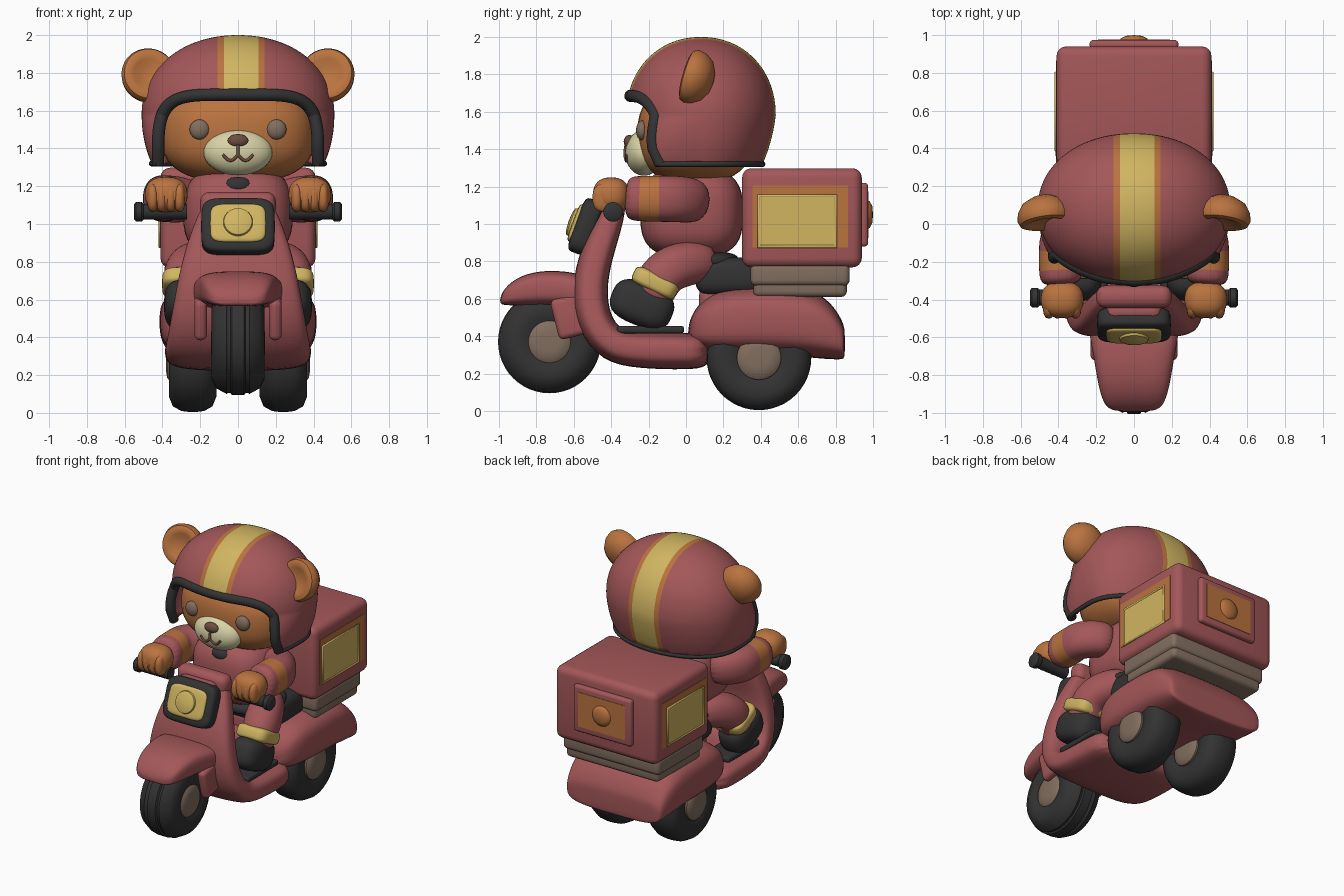
import bpy, bmesh
from math import sin, cos, pi, radians, sqrt, copysign
from mathutils import Matrix, Vector, Euler

cube = bpy.data.objects.get("Cube")
if cube:
    bpy.data.objects.remove(cube, do_unlink=True)


def material(name, *rgb):
    m = bpy.data.materials.new(name)
    m.use_nodes = True
    m.diffuse_color = (*rgb, 1)
    node = next(n for n in m.node_tree.nodes if n.type == 'BSDF_PRINCIPLED')
    node.inputs["Base Color"].default_value = (*rgb, 1)
    return m


RED = material("dusty red", .37, .095, .1)
TAN = material("orange brown", .49, .172, .05)
YELLOW = material("mustard yellow", .63, .46, .12)
BLACK = material("soft black", .033, .033, .033)
TAUPE = material("taupe", .22, .155, .115)
CREAM = material("cream", .69, .65, .38)
NOSE = material("dark brown", .15, .075, .05)


def spow(v, e):
    return copysign(abs(v) ** e, v)


def finish(name, bm, mats, subdiv=0):
    bmesh.ops.recalc_face_normals(bm, faces=bm.faces)
    me = bpy.data.meshes.new(name)
    bm.to_mesh(me)
    bm.free()
    for m in mats if isinstance(mats, list) else [mats]:
        me.materials.append(m)
    me.shade_smooth()
    if not subdiv:
        me.set_sharp_from_angle(angle=radians(42))
    ob = bpy.data.objects.new(name, me)
    bpy.context.collection.objects.link(ob)
    if subdiv:
        mod = ob.modifiers.new("Smooth", 'SUBSURF')
        mod.levels = mod.render_levels = subdiv
    return ob


def place(loc, rot):
    return Matrix.Translation(loc) @ Euler([radians(a) for a in rot]).to_matrix().to_4x4()


def blob(name, loc, rad, mats, p=2, rot=(0, 0, 0)):
    # superellipsoid; a higher p is boxier
    bm = bmesh.new()
    bmesh.ops.create_uvsphere(bm, u_segments=32, v_segments=20, radius=1)
    for v in bm.verts:
        v.co = [spow(c, 2 / p) * r for c, r in zip(v.co, rad)]
    bm.transform(place(loc, rot))
    return finish(name, bm, mats)


def rbox(name, loc, half, r, mat, rot=(0, 0, 0)):
    bm = bmesh.new()
    bmesh.ops.create_cube(bm, size=2)
    bmesh.ops.scale(bm, vec=half, verts=bm.verts)
    if r:
        bmesh.ops.bevel(bm, geom=bm.edges[:], offset=r, segments=4, profile=.5, affect='EDGES')
    bm.transform(place(loc, rot))
    return finish(name, bm, mat)


def lathe(name, profile, loc, mat, rot=(0, 0, 0)):
    # profile of (position along x, radius), spun about x
    bm = bmesh.new()
    vs = [bm.verts.new((x, 0, r)) for x, r in profile]
    es = [bm.edges.new(pair) for pair in zip(vs, vs[1:])]
    bmesh.ops.spin(bm, geom=vs + es, cent=(0, 0, 0), axis=(1, 0, 0), angle=2 * pi, steps=48, use_merge=True)
    bmesh.ops.remove_doubles(bm, verts=bm.verts, dist=.0005)
    bm.transform(place(loc, rot))
    return finish(name, bm, mat)


def loft(name, rows, mats, p=3.5, n=20, along=None):
    # rows of (x, y, z, half width, half thickness); sections face the path, or along
    bm, rings = bmesh.new(), []
    pts = [Vector(r[:3]) for r in rows]
    for i, r in enumerate(rows):
        t = Vector(along) if along else (pts[min(i + 1, len(pts) - 1)] - pts[max(i - 1, 0)]).normalized()
        side = (Vector((1, 0, 0)) - t * t.x).normalized()
        up = side.cross(t)
        rings.append([bm.verts.new(pts[i] + side * r[3] * spow(cos(a), 2 / p) + up * r[4] * spow(sin(a), 2 / p))
                      for a in (2 * pi * (k + .5) / n for k in range(n))])
    for a, b in zip(rings, rings[1:]):
        for k in range(n):
            bm.faces.new((a[k], a[(k + 1) % n], b[(k + 1) % n], b[k]))
    bm.faces.new(rings[0])
    bm.faces.new(rings[-1])
    return finish(name, bm, mats, 2)


def tube(name, pts, r, mat, closed=False):
    cu = bpy.data.curves.new(name, 'CURVE')
    cu.dimensions, cu.bevel_depth, cu.bevel_resolution, cu.use_fill_caps = '3D', r, 4, True
    sp = cu.splines.new('POLY')
    sp.points.add(len(pts) - 1)
    for q, c in zip(sp.points, pts):
        q.co = (*c, 1)
    sp.use_cyclic_u = closed
    sp.use_smooth = True
    cu.materials.append(mat)
    bpy.context.collection.objects.link(bpy.data.objects.new(name, cu))


# Helmet shell with painted stripe and face opening; lower down, the front is boxier and the back tucks in
HP, HR, HC, BASE, DEEP = 2.1, Vector((.51, .40, .42)), Vector((0, .08, 1.58)), 1.32, .55


def helmet_y(x, z, back=False):
    h = (z - HC.z) / (HR.z if z > HC.z else DEEP)
    scale = max(1e-6, 1 - abs(h) ** HP) ** (1 / HP)
    drop = min(1, max(0, (HC.z - z) / (HC.z - BASE)))
    q = HP if back else HP + 1.5 * drop
    y = HR.y * scale * max(0, 1 - abs(x / HR.x / scale) ** q) ** (1 / q)
    return HC.y + (y * (1 - .08 * drop) if back else -y)


bm = bmesh.new()
bmesh.ops.create_uvsphere(bm, u_segments=96, v_segments=96, radius=1, matrix=Matrix.Rotation(pi / 2, 4, 'Y'))
for v in bm.verts:
    c = Vector([spow(a, 2 / HP) for a in v.co])
    v.co = HC + Vector((c.x * HR.x, 0, c.z * (HR.z if c.z > 0 else DEEP)))
    if abs(c.y) > .001:
        v.co.y = helmet_y(v.co.x, v.co.z, c.y > 0)
gone = []
for f in bm.faces:
    c = f.calc_center_median()
    off = abs(c.x - .02)
    f.material_index = 1 if off < .092 else 2 if off < .122 else 0
    opening = abs(c.x / .43) ** 5 + max(0, (c.z - BASE) / .365) ** 4 < 1
    if c.z < BASE or (c.y < HC.y and opening):
        gone.append(f)
bmesh.ops.delete(bm, geom=gone, context='FACES')
helmet = finish("helmet", bm, [RED, YELLOW, TAN])
shell = helmet.modifiers.new("Thickness", 'SOLIDIFY')
shell.thickness, shell.offset = .025, -1

# Helmet trims
arch = []
for k in range(61):
    a = pi * k / 60
    x, z = .43 * spow(cos(a), .4), BASE + .365 * abs(sin(a)) ** .5
    arch.append((x * .985, helmet_y(x, z) + .012, z))
tube("helmet_brim_trim", arch, .033, BLACK)
low = (1 - ((HC.z - BASE) / DEEP) ** HP) ** (1 / HP)
rim = []
for k in range(61):
    a = radians(-23 + 226 * k / 60)
    x = HR.x * low * spow(cos(a), 2 / HP)
    rim.append((x, helmet_y(x, BASE, sin(a) > 0), BASE))
tube("helmet_bottom_trim", rim, .015, BLACK)

# Head and face
blob("head", (0, .05, 1.48), (.41, .31, .26), TAN, 2.6)
blob("muzzle", (0, -.225, 1.38), (.183, .1, .122), CREAM)
blob("nose", (0, -.303, 1.44), (.055, .03, .036), NOSE)


def muzzle_point(x, z):
    return (x, -.227 - .1 * sqrt(1 - (x / .183) ** 2 - ((z - 1.38) / .122) ** 2), z)


tube("mouth", [muzzle_point(x / 200, 1.368 - .032 * abs(sin(pi * x / 16))) for x in range(-16, 17)], .008, NOSE)
tube("mouth_line", [muzzle_point(0, z) for z in (1.42, 1.39, 1.365)], .008, NOSE)
ear = [(.09, 0), (.082, .06), (.055, .11), (.01, .14), (-.03, .147), (-.056, .136),
       (-.066, .112), (-.058, .085), (-.045, .055), (-.036, 0)]
for sx, side in ((1, "left"), (-1, "right")):
    blob(side + "_eye", (sx * .203, -.235, 1.5), (.053, .032, .053), TAUPE)
    lathe(side + "_ear", ear, (sx * .475, .06, 1.78), TAN, (0, 16, 90 - sx * 8))

# Body, collar and strap
torso = blob("torso", (0, .03, 1.06), (.29, .275, .24), [RED, TAN], 3)
for f in torso.data.polygons:
    f.material_index = int(f.center.y < -.15 and abs(f.center.x) < .1 and f.center.z < 1.04)
blob("collar", (0, .02, 1.23), (.25, .21, .06), RED)
blob("chin_strap", (0, -.19, 1.205), (.075, .045, .045), BLACK)
blob("belt", (0, .06, .805), (.28, .22, .05), BLACK, 3)

for sx, side in ((1, "left"), (-1, "right")):
    # Arms with a banded sleeve
    arm = loft(side + "_arm", [(sx * .22, .06, 1.12, .1, .11), (sx * .33, .01, 1.13, .12, .125),
                               (sx * .395, -.08, 1.135, .115, .125), (sx * .395, -.14, 1.135, .11, .125),
                               (sx * .39, -.25, 1.135, .115, .122), (sx * .385, -.33, 1.14, .11, .118)], [RED, TAN], 2.3)
    for f in arm.data.polygons:
        f.material_index = int(-.25 < f.center.y < -.13)
    # Hands and fingers
    blob(side + "_hand", (sx * .38, -.4, 1.155), (.113, .097, .094), TAN, 2.4)
    for k in range(4):
        blob(f"{side}_finger_{k + 1}", (sx * (.31 + .047 * k), -.44, 1.14), (.031, .06, .075), TAN, 2.4)
    # Legs, cuffs and boots
    loft(side + "_leg", [(sx * .14, .14, .8, .11, .1), (sx * .21, .03, .795, .125, .12),
                         (sx * .26, -.07, .77, .125, .125), (sx * .28, -.135, .72, .12, .125),
                         (sx * .28, -.17, .65, .11, .12), (sx * .28, -.2, .57, .1, .1)], RED, 2.2)
    blob(side + "_cuff", (sx * .28, -.165, .685), (.122, .128, .052), YELLOW, 4, (-26, 0, 0))
    blob(side + "_boot", (sx * .28, -.235, .57), (.112, .172, .115), BLACK, 2.8, (-22, 0, 0))
    rbox(side + "_foot_mat", (sx * .24, -.19, .435), (.1, .18, .02), .015, BLACK)
    # Grips
    lathe(side + "_grip", [(-.14, 0), (-.14, .042), (.09, .042), (.1, .052), (.13, .052), (.14, .04), (.14, 0)],
          (sx * .41, -.39, 1.065), BLACK, (0, 0, 0 if sx > 0 else 180))

# Scooter front shield and floor in one sweep
loft("shield_and_floor", [(0, -.36, 1.14, .17, .05), (0, -.41, 1.01, .23, .075), (0, -.48, .84, .29, .09),
                          (0, -.52, .66, .33, .095), (0, -.5, .48, .36, .1), (0, -.4, .345, .385, .1),
                          (0, -.24, .325, .39, .1), (0, .0, .32, .39, .1), (0, .14, .32, .37, .09)], RED)
rbox("handlebar_cover", (0, -.385, 1.1), (.2, .06, .07), .05, RED)

# Headlight
tilt = (-20, 0, 0)
rbox("headlight_housing", (0, -.47, 1.01), (.15, .07, .12), .05, RED, tilt)
blob("headlight_frame", (0, -.535, .985), (.195, .06, .152), BLACK, 5, tilt)
blob("headlight_panel", (0, -.575, 1.0), (.148, .032, .107), YELLOW, 5, tilt)
lathe("headlight_lens", [(.03, 0), (.026, .05), (.018, .074), (0, .08)], (0, -.599, 1.008), YELLOW, (0, -20, -90))

# Front fender
loft("front_fender", [(0, -.995, .59, .11, .02), (0, -.96, .62, .16, .055), (0, -.86, .65, .19, .088),
                      (0, -.72, .66, .212, .095), (0, -.58, .645, .24, .095), (0, -.48, .62, .245, .08)],
     RED, along=(0, 1, 0))
for sx, side in ((1, "left"), (-1, "right")):
    rbox(side + "_fender_skirt", (sx * .198, -.62, .505), (.033, .085, .11), .03, RED, (14, 0, 0))

# Wheels and hubs
half_front = [(-.12, .1), (-.135, .14), (-.14, .19), (-.115, .24), (-.06, .27), (-.053, .264), (-.04, .264), (-.033, .275)]
half_rear = [(-.1, .1), (-.115, .14), (-.125, .2), (-.105, .25), (-.06, .275), (-.02, .28)]
hub = [(-.142, 0), (-.142, .06), (-.135, .1), (-.12, .118), (-.1, .118)]


def mirrored(profile):
    return profile + [(-x, r) for x, r in reversed(profile)]


for name, half, loc in (("front", half_front, (0, -.73, .37)), ("rear_left", half_rear, (.24, .39, .285)),
                        ("rear_right", half_rear, (-.24, .39, .285))):
    lathe(name + "_tyre", mirrored(half), loc, BLACK)
    lathe(name + "_hub", mirrored(hub), loc, TAUPE)

# Rear body and seat
loft("rear_body", [(0, .01, .42, .28, .05), (0, .06, .45, .36, .12), (0, .16, .48, .41, .175), (0, .36, .485, .42, .185),
                   (0, .58, .48, .42, .185), (0, .7, .46, .415, .18), (0, .79, .42, .4, .145), (0, .84, .375, .385, .1),
                   (0, .85, .36, .36, .07)], RED, along=(0, 1, 0))
rbox("seat", (0, .23, .72), (.28, .18, .1), .07, BLACK)
rbox("seat_pillar", (0, .2, .57), (.24, .13, .1), .05, RED)

# Delivery box and its base
rbox("box_base_upper", (0, .61, .73), (.39, .265, .06), .03, TAUPE)
rbox("box_base_lower", (0, .61, .67), (.375, .25, .06), .03, TAUPE)
rbox("delivery_box", (0, .62, 1.033), (.41, .32, .265), .05, RED)
for sx, side in ((1, "left"), (-1, "right")):
    x = sx * .41
    rbox(side + "_panel_border", (x, .61, 1.04), (.003, .255, .165), 0, TAN)
    rbox(side + "_panel", (x, .595, 1.015), (.0048, .2, .13), 0, YELLOW)
    tube(side + "_panel_frame", [(x, y, z) for y, z in ((.39, .88), (.8, .88), (.8, 1.15), (.39, 1.15))],
         .011, YELLOW, True)
rbox("back_frame", (0, .95, 1.05), (.235, .024, .17), .02, RED)
rbox("back_panel", (0, .973, 1.05), (.19, .004, .125), 0, TAN)
lathe("back_button", [(.032, 0), (.028, .045), (.015, .07), (0, .078)], (0, .968, 1.05), TAN, (0, 0, 90))
